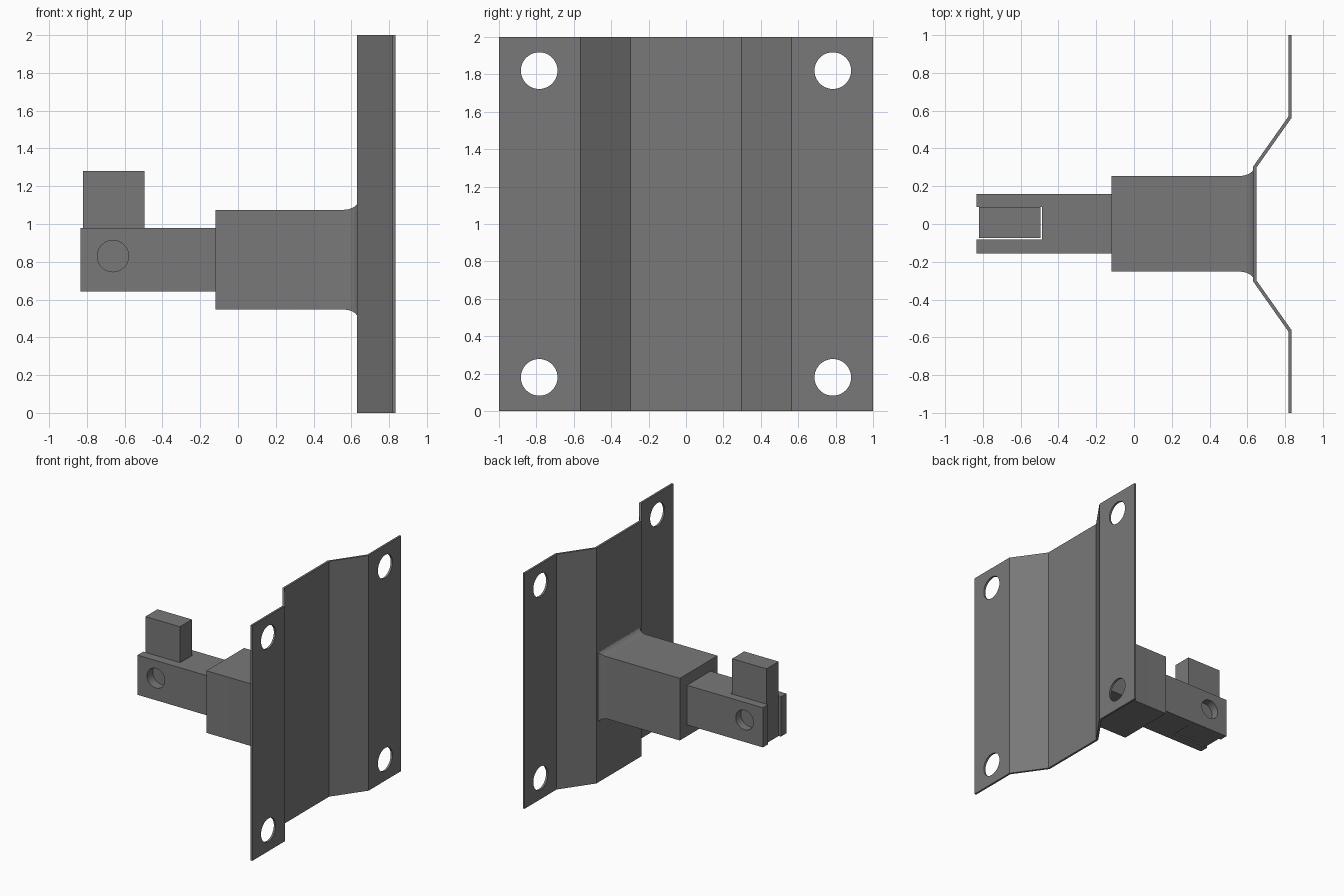
import bpy
from math import sin, cos, pi

if "Cube" in bpy.data.objects:
    bpy.data.objects.remove(bpy.data.objects["Cube"])

grey = bpy.data.materials.new("dark_grey")
grey.diffuse_color = (0.19, 0.19, 0.19, 1)
grey.use_nodes = True
grey.node_tree.nodes["Principled BSDF"].inputs["Base Color"].default_value = grey.diffuse_color


def mesh_object(name, verts, faces):
    mesh = bpy.data.meshes.new(name)
    mesh.from_pydata(verts, [], faces)
    mesh.materials.append(grey)
    obj = bpy.data.objects.new(name, mesh)
    bpy.context.collection.objects.link(obj)
    return obj


def loft(name, rings):
    """Skin equal-sized closed rings and cap both ends."""
    n = len(rings[0])
    faces = [(i * n + j, i * n + (j + 1) % n, (i + 1) * n + (j + 1) % n, (i + 1) * n + j)
             for i in range(len(rings) - 1) for j in range(n)]
    faces += [tuple(reversed(range(n))), tuple(range((len(rings) - 1) * n, len(rings) * n))]
    return mesh_object(name, [v for r in rings for v in r], faces)


def rect(x, y0, y1, z0, z1):
    return [(x, y0, z0), (x, y1, z0), (x, y1, z1), (x, y0, z1)]


def box(name, x0, x1, y0, y1, z0, z1):
    return loft(name, [rect(x0, y0, y1, z0, z1), rect(x1, y0, y1, z0, z1)])


def cylinder(radius, depth, loc, rot):
    bpy.ops.mesh.primitive_cylinder_add(vertices=48, radius=radius, depth=depth,
                                        location=loc, rotation=rot)
    obj = bpy.context.object
    obj.data.materials.append(grey)
    return obj


def cut(obj, cutters):
    bpy.context.view_layer.objects.active = obj
    for c in cutters:
        mod = obj.modifiers.new("cut", 'BOOLEAN')
        mod.operation, mod.solver, mod.object = 'DIFFERENCE', 'EXACT', c
        bpy.ops.object.modifier_apply(modifier=mod.name)
        bpy.data.objects.remove(c)


def smooth(obj):
    bpy.ops.object.select_all(action='DESELECT')
    obj.select_set(True)
    bpy.context.view_layer.objects.active = obj
    bpy.ops.object.shade_smooth_by_angle(angle=pi / 6)


# Bent mounting plate with four bolt holes
half_back = [(0.63, 0.303), (0.818, 0.57), (0.818, 1)]
half_front = [(0.835, 1), (0.835, 0.563), (0.648, 0.298)]
half = half_back + half_front
profile = half + [(x, -y) for x, y in reversed(half)]
plate = loft("mounting_plate", [[(x, y, z) for x, y in reversed(profile)] for z in (0, 2)])
cut(plate, [cylinder(0.098, 0.4, (0.82, y, z), (0, pi / 2, 0))
            for y in (-0.785, 0.785) for z in (0.18, 1.82)])
smooth(plate)

# Thick block flaring into the plate
rings = [rect(-0.12, -0.252, 0.254, 0.547, 1.075)]
for i in range(9):
    t = i / 8 * pi / 2
    x, o = 0.557 + 0.08 * sin(t), 0.05 * (1 - cos(t))
    rings.append(rect(x, -0.252 - o, 0.254 + o, 0.547 - o, 1.075 + o))
smooth(loft("support_block", rings))

# Forked arm with a through slot and a cross hole
arm = box("forked_arm", -0.835, -0.12, -0.157, 0.159, 0.643, 0.98)
cut(arm, [box("slot_cutter", -1, -0.488, -0.081, 0.09, 0.4, 1.2),
          cylinder(0.083, 1, (-0.662, 0, 0.83), (pi / 2, 0, 0))])
smooth(arm)

# Upright tongue held in the fork
box("fork_tongue", -0.82, -0.496, -0.073, 0.089, 0.648, 1.28)
